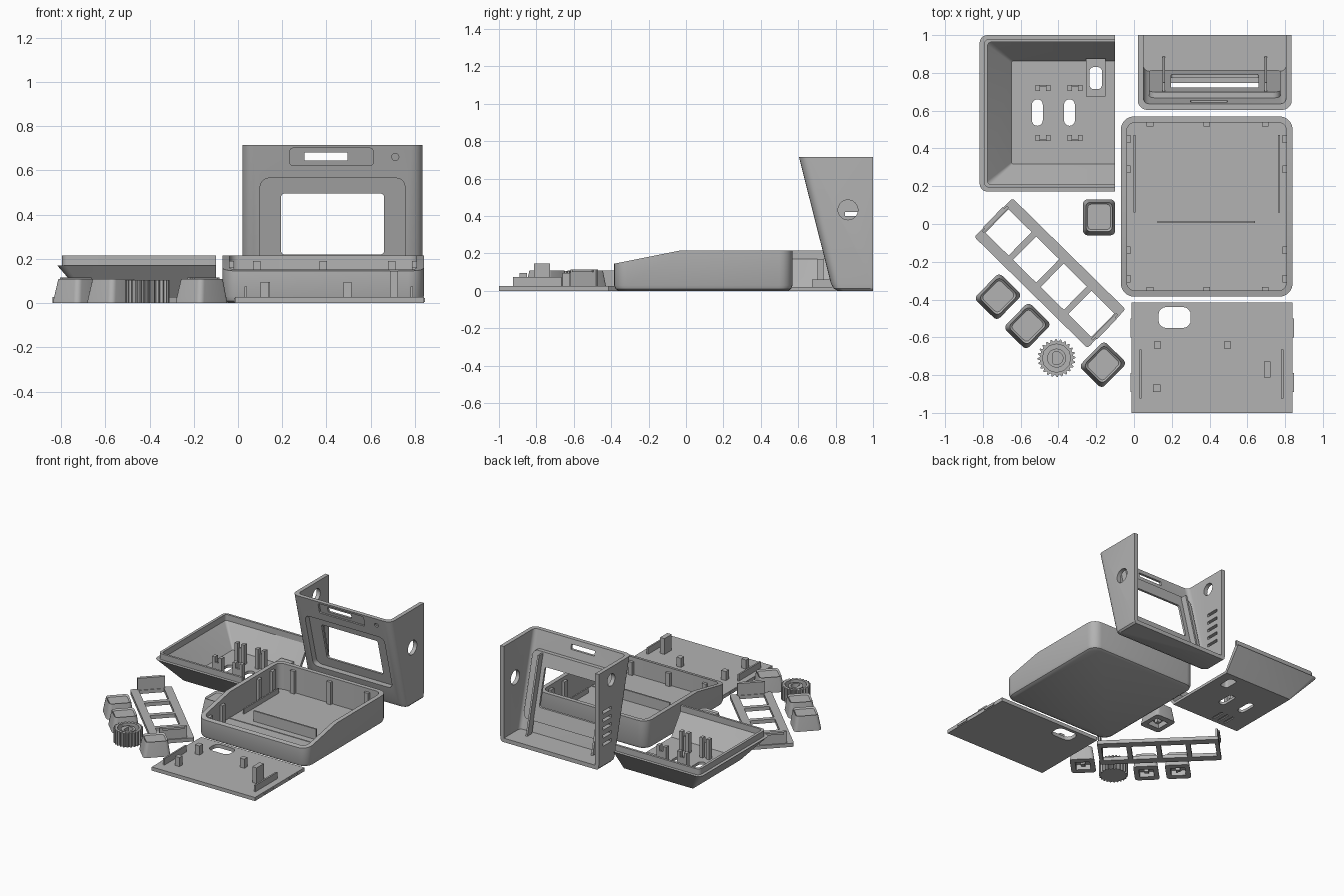
import bpy, bmesh, math

old = bpy.data.objects.get("Cube")
if old:
    bpy.data.objects.remove(old, do_unlink=True)

GREY = (0.45, 0.45, 0.45, 1)
mat = bpy.data.materials.new("plain_grey")
mat.use_nodes = True
mat.diffuse_color = GREY
mat.node_tree.nodes["Principled BSDF"].inputs["Base Color"].default_value = GREY


def loft(name, rings):
    """Closed solid through rings of equal point count."""
    bm = bmesh.new()
    loops = [[bm.verts.new(p) for p in ring] for ring in rings]
    for a, b in zip(loops, loops[1:]):
        for i in range(len(a)):
            j = (i + 1) % len(a)
            bm.faces.new((a[i], a[j], b[j], b[i]))
    bm.faces.new(loops[0])
    bm.faces.new(loops[-1])
    bmesh.ops.recalc_face_normals(bm, faces=bm.faces)
    me = bpy.data.meshes.new(name)
    bm.to_mesh(me)
    bm.free()
    me.materials.append(mat)
    ob = bpy.data.objects.new(name, me)
    bpy.context.collection.objects.link(ob)
    return ob


def rrect(x0, x1, y0, y1, r, n=5):
    pts = []
    for k, (cx, cy) in enumerate([(x1 - r, y1 - r), (x0 + r, y1 - r), (x0 + r, y0 + r), (x1 - r, y0 + r)]):
        for i in range(n + 1):
            a = math.pi / 2 * (k + i / n)
            pts.append((cx + r * math.cos(a), cy + r * math.sin(a)))
    return pts


def stack(name, sections):
    """Rounded rectangles (z, x0, x1, y0, y1, r) stacked upwards."""
    return loft(name, [[(x, y, s[0]) for x, y in rrect(*s[1:])] for s in sections])


def box(name, x0, x1, y0, y1, z0, z1, r=0):
    if r:
        return stack(name, [(z, x0, x1, y0, y1, r) for z in (z0, z1)])
    return loft(name, [[(x0, y0, z), (x1, y0, z), (x1, y1, z), (x0, y1, z)] for z in (z0, z1)])


def post(name, x, y, w, d, z0, z1):
    return box(name, x - w / 2, x + w / 2, y - d / 2, y + d / 2, z0, z1)


def circle(r, n=32):
    return [(r * math.cos(math.tau * i / n), r * math.sin(math.tau * i / n)) for i in range(n)]


def cut(ob, *cutters):
    for c in cutters:
        m = ob.modifiers.new("cut", 'BOOLEAN')
        m.object, m.operation, m.solver = c, 'DIFFERENCE', 'EXACT'
        bpy.context.view_layer.update()
        me = bpy.data.meshes.new_from_object(ob.evaluated_get(bpy.context.evaluated_depsgraph_get()))
        ob.modifiers.clear()
        ob.data = me
        bpy.data.objects.remove(c, do_unlink=True)
    return ob


# Base tray with a sloping front rim
base = stack("base_tray", [(0, -.045, .815, -.36, .545, .06), (.01, -.062, .832, -.377, .562, .065),
                           (.03, -.07, .84, -.385, .57, .07), (.215, -.07, .84, -.385, .57, .07)])
wedge = [(-.6, .102), (-.035, .215), (-.035, .4), (-.6, .4)]
cut(base, box("cavity", -.038, .808, -.353, .538, .022, .4, .045),
    loft("wedge", [[(x, y, z) for y, z in wedge] for x in (-.3, 1.2)]))
for x in (.085, .385, .695):
    post("front_wall_tab", x, -.345, .035, .025, .02, .12)
    post("rear_wall_tab", x, .53, .035, .025, .02, .19)
for y, h in ((.45, .19), (.29, .19), (-.14, .16), (-.29, .13)):
    for x in (-.03, .8):
        post("side_wall_tab", x, y, .025, .04, .02, h)
for x in (.003, .767):
    post("side_rib", x, .265, .01, .41, .02, .06)
post("cross_rib", .383, .01, .515, .012, .02, .1)
post("floor_step", .385, -.045, .85, .015, .02, .026)

# Rear shell: tapered tray open at one end
shell = stack("rear_shell", [(0, -.67, .3, .305, .875, .01), (.17, -.817, .4, .172, 1, .04),
                             (.171, -.795, .4, .192, .98, .03), (.215, -.795, .4, .192, .98, .03)])
cut(shell, stack("cavity", [(.02, -.648, .6, .317, .863, .01), (.17, -.775, .7, .208, .963, .02),
                            (.3, -.775, .7, .208, .963, .02)]),
    box("end", -.1, 1, 0, 1.2, -.1, .5),
    box("slot", -.54, -.483, .52, .66, -.1, .1, .028),
    box("slot", -.37, -.313, .52, .66, -.1, .1, .028),
    box("socket", -.235, -.17, .715, .83, -.1, .1, .02),
    *[post("groove", -.53 + .05 * i, .385, .018, .1, -.1, .008) for i in range(3)])
cut(box("socket_collar", -.255, -.15, .675, .875, .018, .06),
    box("socket", -.235, -.17, .715, .83, -.1, .1, .02))
for x in (-.482, -.312):
    for y, s in ((.72, 1), (.455, -1)):
        for dx in (-.027, .027):
            post("clip_post", x + dx, y, .024, .032, .018, .17)
        post("clip_web", x, y + s * .01, .04, .012, .018, .13)


# Screen bezel: sloping front, two sides and a floor
def face_y(z):
    return .604 + .253 * (.715 - z)


def front_plate(name, x0, x1, z0, z1, r, d0, d1):
    return loft(name, [[(x, face_y(z) + d, z) for x, z in rrect(x0, x1, z0, z1, r)] for d in (d0, d1)])


def x_hole(x, y, z, r):
    return loft("hole", [[(x + d, y + a, z + b) for a, b in circle(r)] for d in (-.1, .1)])


bezel = stack("screen_bezel", [(0, .035, .82, .815, 1.2, .03), (.012, .024, .831, .79, 1.2, .04),
                               (.04, .02, .835, face_y(.04), 1.2, .05), (.715, .02, .835, .604, 1.2, .05)])
cut(bezel, stack("cavity", [(.03, .05, .805, face_y(.03) + .032, 1.4, .03),
                            (.9, .05, .805, face_y(.9) + .032, 1.4, .03)]),
    box("back", -1, 2, 1, 2, -1, 2),
    x_hole(.835, .866, .433, .053), x_hole(.02, .855, .62, .045),
    *[box("vent", -.1, .1, .85, .95, z, z + .022) for z in (.16, .22, .28, .34, .4)])
backing = front_plate("window_backing", .08, .775, .12, .59, .04, .02, .062)


def screen_cuts():
    return (front_plate("recess", .1, .755, .15, .565, .04, -.1, .045),
            front_plate("window", .195, .66, .22, .495, .015, -.1, .2))


cut(bezel, *screen_cuts(),
    front_plate("slot_recess", .235, .61, .622, .7, .012, -.1, .014),
    front_plate("slot", .3, .495, .645, .68, .004, -.1, .1),
    front_plate("sensor_hole", .695, .727, .645, .677, .0158, -.1, .014))
cut(backing, *screen_cuts())
for x in (.15, .69):
    front_plate("bezel_fin", x, x + .014, .03, .58, .002, .055, .11)

# Cover plate with posts and ribs
plate = box("cover_plate", -.013, .84, -1, -.415, 0, .027)
cut(plate, box("cable_hole", .13, .3, -.55, -.44, -.1, .1, .04))
for x, y in ((.125, -.64), (.495, -.64), (.12, -.87)):
    post("plate_post", x, y, .038, .038, .02, .095)
post("latch_post", .705, -.77, .036, .085, .02, .145)
for x in (.035, .785):
    post("plate_rib", x, -.795, .012, .26, .02, .075)
for x in (-.014, .841):
    for y in (-.55, -.84):
        post("plate_side_tab", x, y, .01, .1, .006, .024)

# Button frame laid diagonally
TURN = math.radians(-44.5)


def place(ob, x, y, turn):
    ob.location = (x, y, 0)
    ob.rotation_euler.z = turn
    return ob


frame = cut(box("button_frame", -.42, .42, -.144, .144, 0, .027, .015),
            *[box("hole", u - .086, u + .086, -.087, .087, -.1, .1) for u in (-.3075, -.1025, .1025, .3075)])
parts = [frame]
for s in (-1, 1):
    parts.append(post("frame_end_wall", s * .405, 0, .014, .19, .02, .115))
    parts.append(post("frame_end_lip", s * .411, 0, .024, .15, .1, .115))
for p in parts:
    place(p, -.445, -.26, TURN)

# Key caps with dished tops and hollow undersides
for x, y, t in ((-.185, .035, 0), (-.72, -.385, TURN), (-.565, -.54, TURN), (-.165, -.745, TURN)):
    key = stack("key_cap", [(0, -.085, .085, -.095, .095, .025), (.02, -.083, .083, -.092, .092, .025),
                            (.11, -.07, .07, -.075, .08, .025), (.1, -.06, .06, -.065, .07, .02)])
    cut(key, box("hollow", -.05, .05, -.05, .05, -.1, .04))
    place(key, x, y, t)
    place(post("key_stem", 0, 0, .03, .03, .005, .05), x, y, t)

# Toothed knob with a recessed top and keyed shaft socket
teeth = 24
gear = []
for i in range(teeth * 4):
    a = math.tau * i / (teeth * 4)
    r = .1 if i % 4 < 2 else .088
    gear.append((r * math.cos(a), r * math.sin(a)))
knob = loft("knob", [[(x, y, z) for x, y in gear] for z in (0, .105)])
cut(knob, loft("cup", [[(x, y, z) for x, y in circle(.075, 12)] for z in (.025, .2)]))
hub = loft("knob_hub", [[(x, y, z) for x, y in circle(.05)] for z in (.02, .095)])
flat = [(max(x, -.018), y) for x, y in circle(.034, 30)]
cut(hub, loft("shaft_socket", [[(x, y, z) for x, y in flat] for z in (.035, .2)]))
for p in (knob, hub):
    place(p, -.41, -.71, 0)

# Smooth rounded corners, keep hard edges
bpy.ops.object.select_all(action='DESELECT')
for ob in bpy.context.collection.objects:
    if ob.type == 'MESH':
        ob.select_set(True)
        bpy.context.view_layer.objects.active = ob
bpy.ops.object.shade_smooth_by_angle(angle=math.radians(30))
